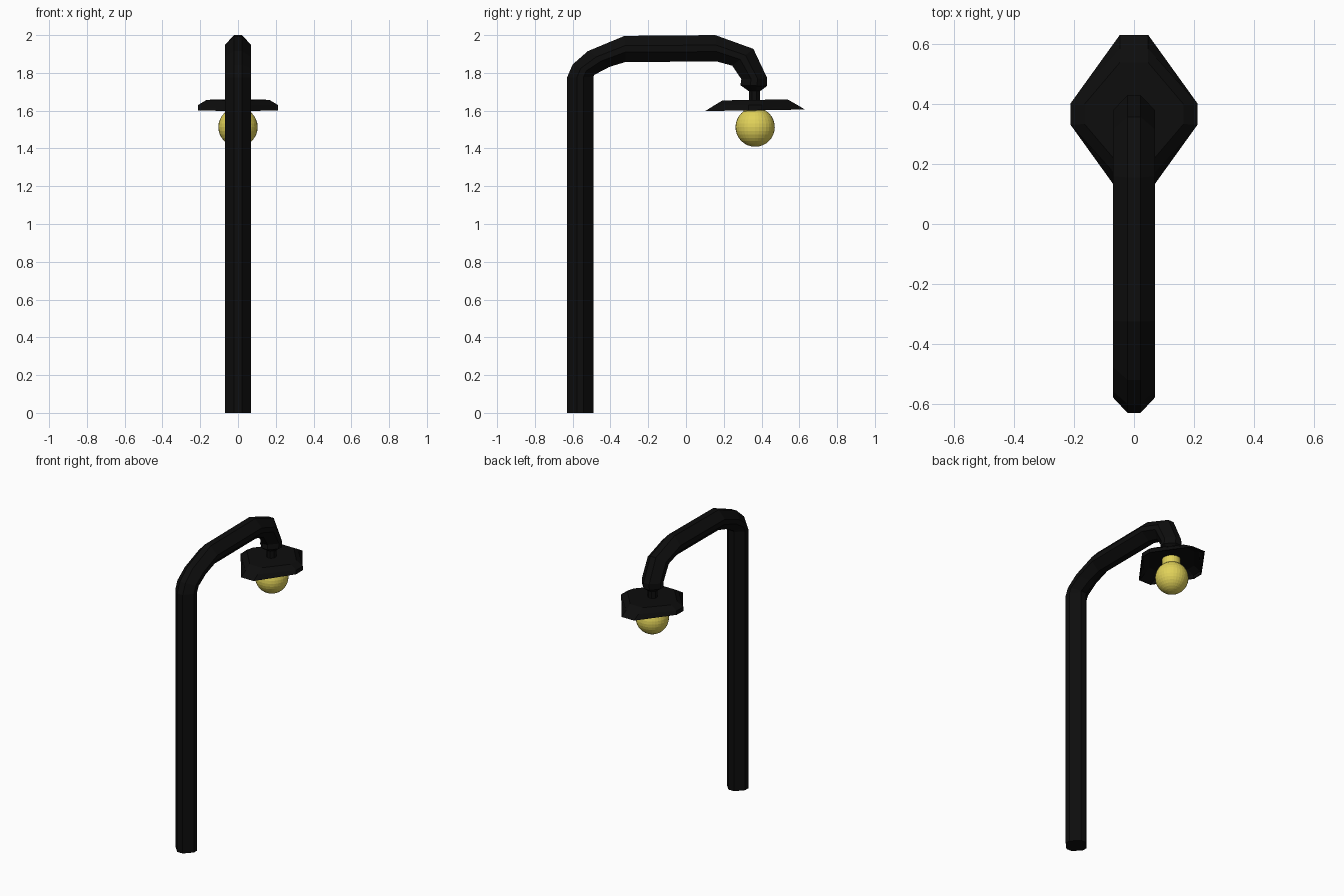
import bpy, bmesh, math
from mathutils import Vector

if "Cube" in bpy.data.objects:
    bpy.data.objects.remove(bpy.data.objects["Cube"])


def material(name, color):
    m = bpy.data.materials.new(name)
    m.diffuse_color = color
    m.use_nodes = True
    m.node_tree.nodes["Principled BSDF"].inputs["Base Color"].default_value = m.diffuse_color
    return m


black = material("black_metal", (0.004, 0.004, 0.004, 1))
yellow = material("yellow_glass", (0.75, 0.64, 0.1, 1))
LAMP_Y = 0.366


def loft(name, rings, mat):
    """Skin a list of equal-length point rings, capping both ends."""
    bm = bmesh.new()
    loops = [[bm.verts.new(p) for p in ring] for ring in rings]
    n = len(loops[0])
    for a, b in zip(loops, loops[1:]):
        for i in range(n):
            j = (i + 1) % n
            bm.faces.new((a[i], a[j], b[j], b[i]))
    bm.faces.new(loops[0])
    bm.faces.new(loops[-1])
    bmesh.ops.recalc_face_normals(bm, faces=bm.faces)
    me = bpy.data.meshes.new(name)
    bm.to_mesh(me)
    bm.free()
    me.materials.append(mat)
    ob = bpy.data.objects.new(name, me)
    bpy.context.collection.objects.link(ob)
    return ob


def octagon(a, b, c, d):
    """Octagon with side corners (a, b) and end corners (c, d)."""
    return [(a, -b), (a, b), (c, d), (-c, d), (-a, b), (-a, -b), (-c, -d), (c, -d)]


def tube_ring(outer, inner, w=0.07):
    """Octagonal section spanning an outer and inner (y, z) point."""
    o, i = Vector((0, *outer)), Vector((0, *inner))
    mid, half = (o + i) / 2, (o - i) / 2
    return [mid + half * v + Vector((u * w, 0, 0))
            for u, v in octagon(1, 0.25, 0.3, 1)]


# Post and curved arm, given as outer / inner edge points of each section
sections = [
    ((-0.63, 0.0), (-0.49, 0.0)),
    ((-0.63, 1.775), (-0.49, 1.78)),
    ((-0.60, 1.845), (-0.485, 1.79)),
    ((-0.52, 1.915), (-0.405, 1.832)),
    ((-0.325, 1.996), (-0.32, 1.858)),
    ((0.155, 2.0), (0.165, 1.86)),
    ((0.357, 1.927), (0.245, 1.838)),
    ((0.43, 1.772), (0.293, 1.767)),
    ((0.428, 1.73), (0.288, 1.735)),
]
rings = [tube_ring(o, i) for o, i in sections]
rings.append(tube_ring((0.395, 1.705), (0.33, 1.705), 0.033))
loft("post_and_arm", rings, black)


# Short stem between arm and shade
def round_ring(r, z, n):
    return [(r * math.cos(2 * math.pi * (i + 0.5) / n),
             LAMP_Y - 0.004 + r * math.sin(2 * math.pi * (i + 0.5) / n), z)
            for i in range(n)]


loft("stem", [round_ring(0.032, z, 8) for z in (1.64, 1.715)], black)


# Hollow diamond-like octagonal shade, tilted very slightly
def shade_ring(a, b, c, d, z):
    return [(x, LAMP_Y + y, z + 0.015 * y) for x, y in octagon(a, b, c, d)]


loft("shade", [
    shade_ring(0.155, 0.03, 0.043, 0.165, 1.646),
    shade_ring(0.203, 0.034, 0.045, 0.212, 1.622),
    shade_ring(0.205, 0.034, 0.045, 0.254, 1.602),
    shade_ring(0.211, 0.036, 0.047, 0.264, 1.602),
    shade_ring(0.211, 0.036, 0.047, 0.218, 1.63),
    shade_ring(0.165, 0.033, 0.047, 0.172, 1.657),
], black)

# Bulb and its collar
loft("bulb_collar", [round_ring(0.058, z, 24) for z in (1.585, 1.65)], yellow)
bpy.ops.mesh.primitive_uv_sphere_add(segments=32, ring_count=16, radius=0.104,
                                     location=(0, LAMP_Y, 1.513))
bulb = bpy.context.object
bulb.name = "bulb"
bulb.data.materials.append(yellow)
